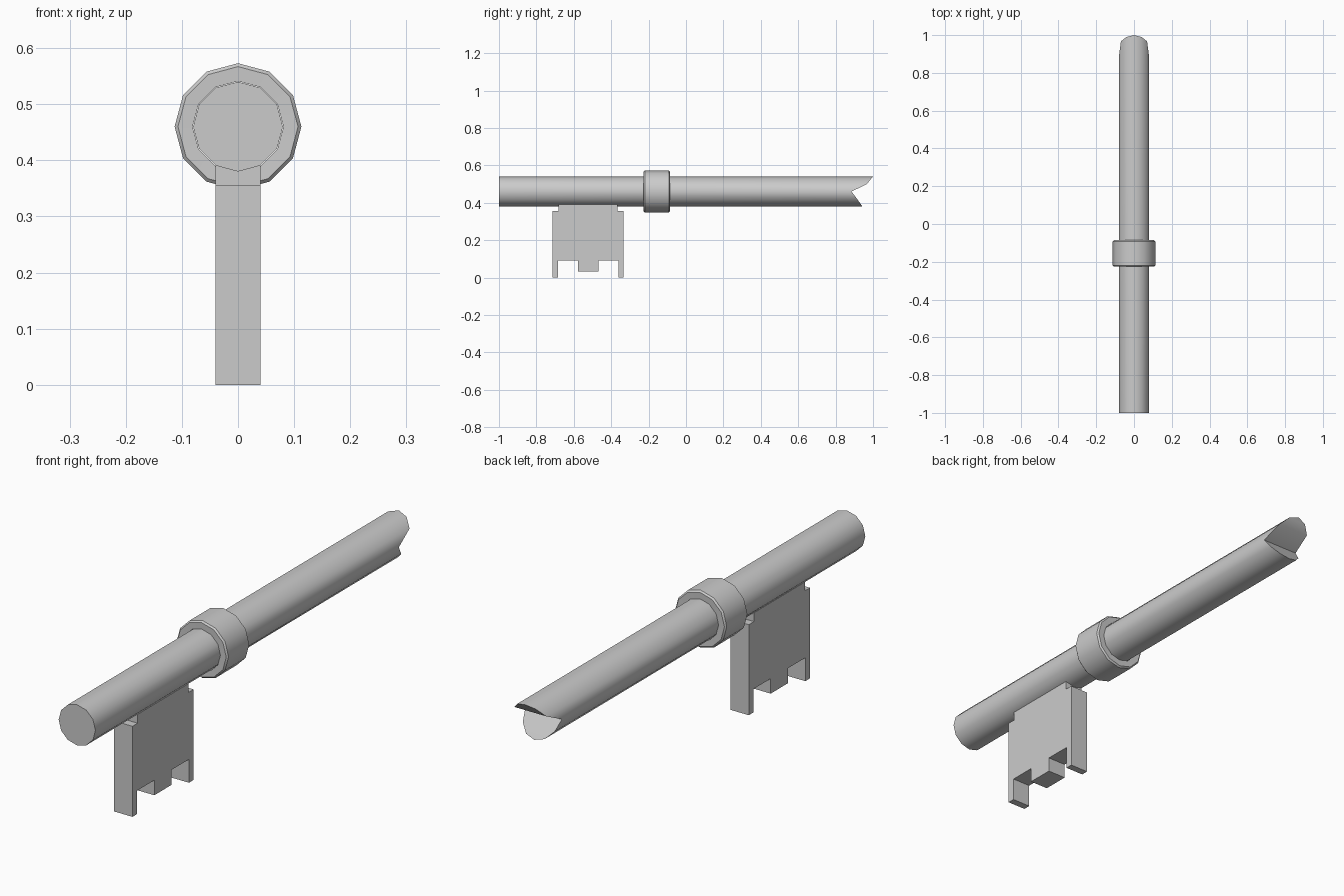
import bpy, bmesh, math

if "Cube" in bpy.data.objects:
    bpy.data.objects.remove(bpy.data.objects["Cube"])

AXIS_Z = 0.46
SIDES = 12


def make_object(name, bm, smooth=False):
    bmesh.ops.recalc_face_normals(bm, faces=bm.faces)
    mesh = bpy.data.meshes.new(name)
    bm.to_mesh(mesh)
    bm.free()
    ob = bpy.data.objects.new(name, mesh)
    bpy.context.collection.objects.link(ob)
    if smooth:
        bpy.ops.object.select_all(action='DESELECT')
        ob.select_set(True)
        bpy.context.view_layer.objects.active = ob
        bpy.ops.object.shade_smooth_by_angle(angle=math.radians(35))
    return ob


def ring(bm, radius, y_of):
    # ring around the y axis, first vertex at the top
    verts = []
    for i in range(SIDES):
        a = 2 * math.pi * i / SIDES
        verts.append(bm.verts.new((radius * math.sin(a), y_of(i),
                                   AXIS_Z + radius * math.cos(a))))
    return verts


def bridge(bm, a, b):
    for i in range(SIDES):
        j = (i + 1) % SIDES
        bm.faces.new((a[i], a[j], b[j], b[i]))


# Shaft: flat front end, notched back end (one depth per height row)
end_y = [1.0, 0.99, 0.967, 0.885, 0.915, 0.936, 0.943]
bm = bmesh.new()
front = ring(bm, 0.08, lambda i: -1.0)
back = ring(bm, 0.08, lambda i: end_y[min(i, SIDES - i)])
bridge(bm, front, back)
bm.faces.new(front)
half = SIDES // 2
for i in range(half):
    strip = [back[i], back[i + 1], back[(SIDES - i - 1) % SIDES], back[(SIDES - i) % SIDES]]
    bm.faces.new(list(dict.fromkeys(strip)))
make_object("shaft", bm, smooth=True)

# Collar: ring with softened outer edges
profile = [(0.081, -0.225), (0.107, -0.226), (0.113, -0.220),
           (0.113, -0.092), (0.107, -0.086), (0.081, -0.087)]
bm = bmesh.new()
rings = [ring(bm, r, lambda i, y=y: y) for r, y in profile]
for k in range(len(rings)):
    bridge(bm, rings[k], rings[(k + 1) % len(rings)])
make_object("collar", bm, smooth=True)

# Key bit: symmetric side outline (offset from centre, z), extruded in x
BIT_Y = -0.523
right = [(0.054, 0.033), (0.054, 0.092), (0.161, 0.092), (0.161, 0.0),
         (0.19, 0.0), (0.19, 0.356), (0.158, 0.356), (0.158, 0.41)]
outline = right + [(-y, z) for y, z in reversed(right)]
bm = bmesh.new()
face = bm.faces.new([bm.verts.new((-0.04, BIT_Y + y, z)) for y, z in outline])
result = bmesh.ops.extrude_face_region(bm, geom=[face])
moved = [v for v in result["geom"] if isinstance(v, bmesh.types.BMVert)]
bmesh.ops.translate(bm, verts=moved, vec=(0.08, 0, 0))
make_object("key_bit", bm)
